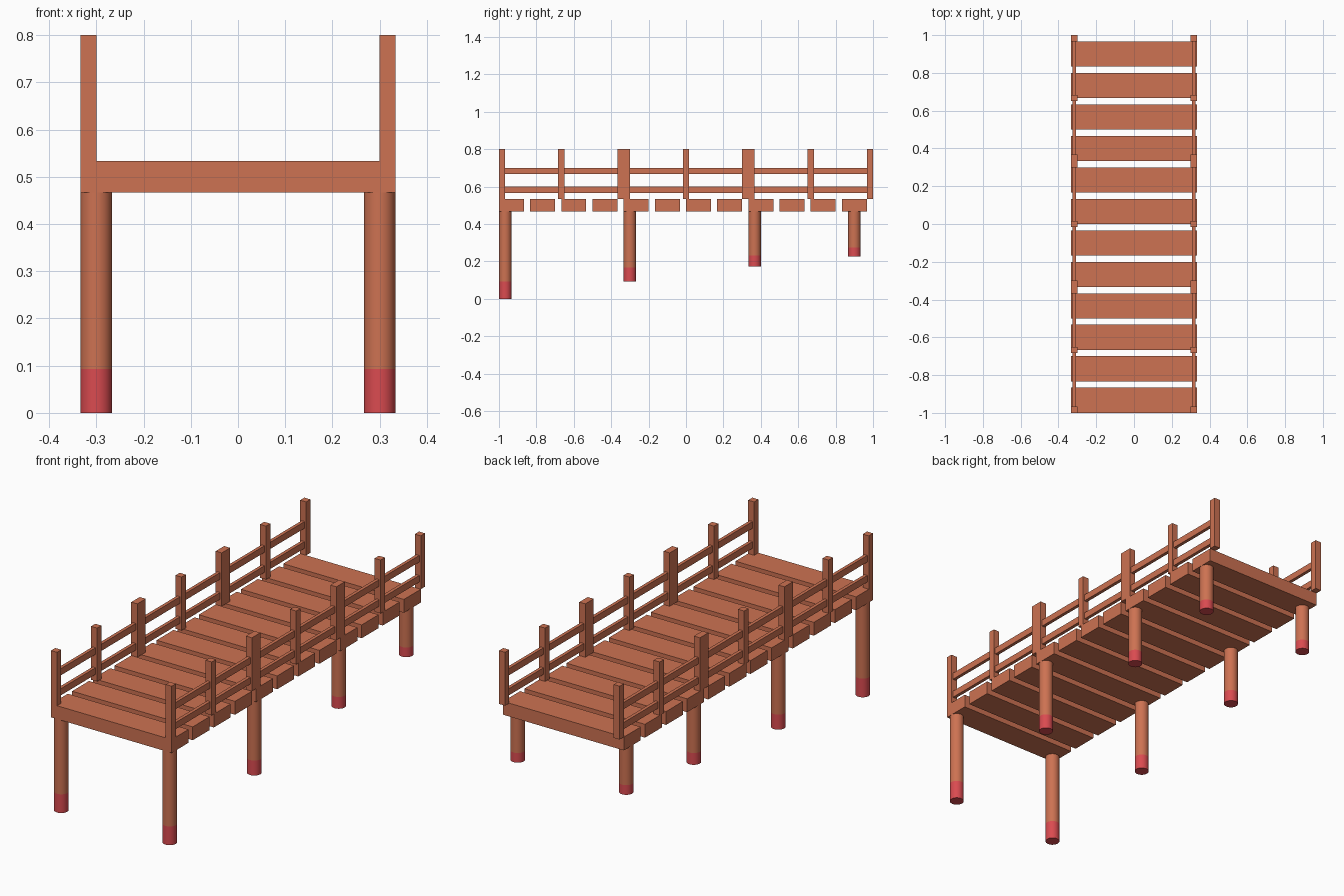
import bpy
import bmesh
import math

default = bpy.data.objects.get("Cube")
if default:
    bpy.data.objects.remove(default, do_unlink=True)


def material(name, rgb):
    mat = bpy.data.materials.new(name)
    mat.use_nodes = True
    mat.diffuse_color = (*rgb, 1)
    mat.node_tree.nodes["Principled BSDF"].inputs["Base Color"].default_value = (*rgb, 1)
    return mat


WOOD = material("warm_wood", (0.61, 0.168, 0.084))
RED = material("red_paint", (0.70, 0.07, 0.08))


def finish(bm, name, mats):
    mesh = bpy.data.meshes.new(name)
    bm.to_mesh(mesh)
    bm.free()
    for mat in mats:
        mesh.materials.append(mat)
    obj = bpy.data.objects.new(name, mesh)
    bpy.context.collection.objects.link(obj)
    return obj


def box(name, low, high):
    bm = bmesh.new()
    bmesh.ops.create_cube(bm, size=1)
    for v in bm.verts:
        v.co = [a + (b - a) * (c + 0.5) for a, b, c in zip(low, high, v.co)]
    return finish(bm, name, [WOOD])


def leg(name, x, y, bottom, top, radius):
    """Round leg whose lowest fifth is painted red."""
    bm = bmesh.new()
    height = top - bottom
    bmesh.ops.create_cone(bm, cap_ends=True, segments=32, radius1=radius,
                          radius2=radius, depth=height)
    bmesh.ops.translate(bm, verts=bm.verts, vec=(x, y, bottom + height / 2))
    paint = bottom + height * 0.2
    bmesh.ops.bisect_plane(bm, geom=bm.verts[:] + bm.edges[:] + bm.faces[:],
                           plane_co=(0, 0, paint), plane_no=(0, 0, 1))
    for f in bm.faces:
        f.material_index = int(f.calc_center_median().z < paint)
    obj = finish(bm, name, [WOOD, RED])
    bpy.ops.object.select_all(action='DESELECT')
    obj.select_set(True)
    bpy.context.view_layer.objects.active = obj
    bpy.ops.object.shade_smooth_by_angle(angle=math.radians(40))


UNIT = 1 / 30
HALF = 10 * UNIT
DECK_LOW, DECK_TOP = 14 * UNIT, 16 * UNIT

# Deck planks
for i in range(12):
    y = -1 + i * 5 * UNIT
    box(f"plank_{i + 1}", (-HALF, y, DECK_LOW), (HALF, y + 4 * UNIT, DECK_TOP))

for side, s in (("left", 1), ("right", -1)):
    # Railing posts, every third one wide
    for i in range(7):
        width = 2 * UNIT if i in (2, 4) else UNIT
        y = -1 + i / 3
        if i == 0:
            y += width / 2
        elif i == 6:
            y -= width / 2
        xs = sorted((s * (HALF - UNIT), s * HALF))
        box(f"{side}_post_{i + 1}", (xs[0], y - width / 2, DECK_TOP),
            (xs[1], y + width / 2, 0.8))

    # Handrails
    for name, z in (("lower_rail", 17 * UNIT), ("upper_rail", 20 * UNIT)):
        x = s * (HALF - UNIT / 2)
        box(f"{side}_{name}", (x - UNIT / 4, -1 + UNIT, z),
            (x + UNIT / 4, 1 - UNIT, z + UNIT))

    # Legs, shorter toward the shore
    for i, (y, bottom) in enumerate(((-29, 0), (-9, 0.093), (11, 0.172), (27, 0.226))):
        leg(f"{side}_leg_{i + 1}", s * 9 * UNIT, y * UNIT, bottom, DECK_LOW, UNIT)
